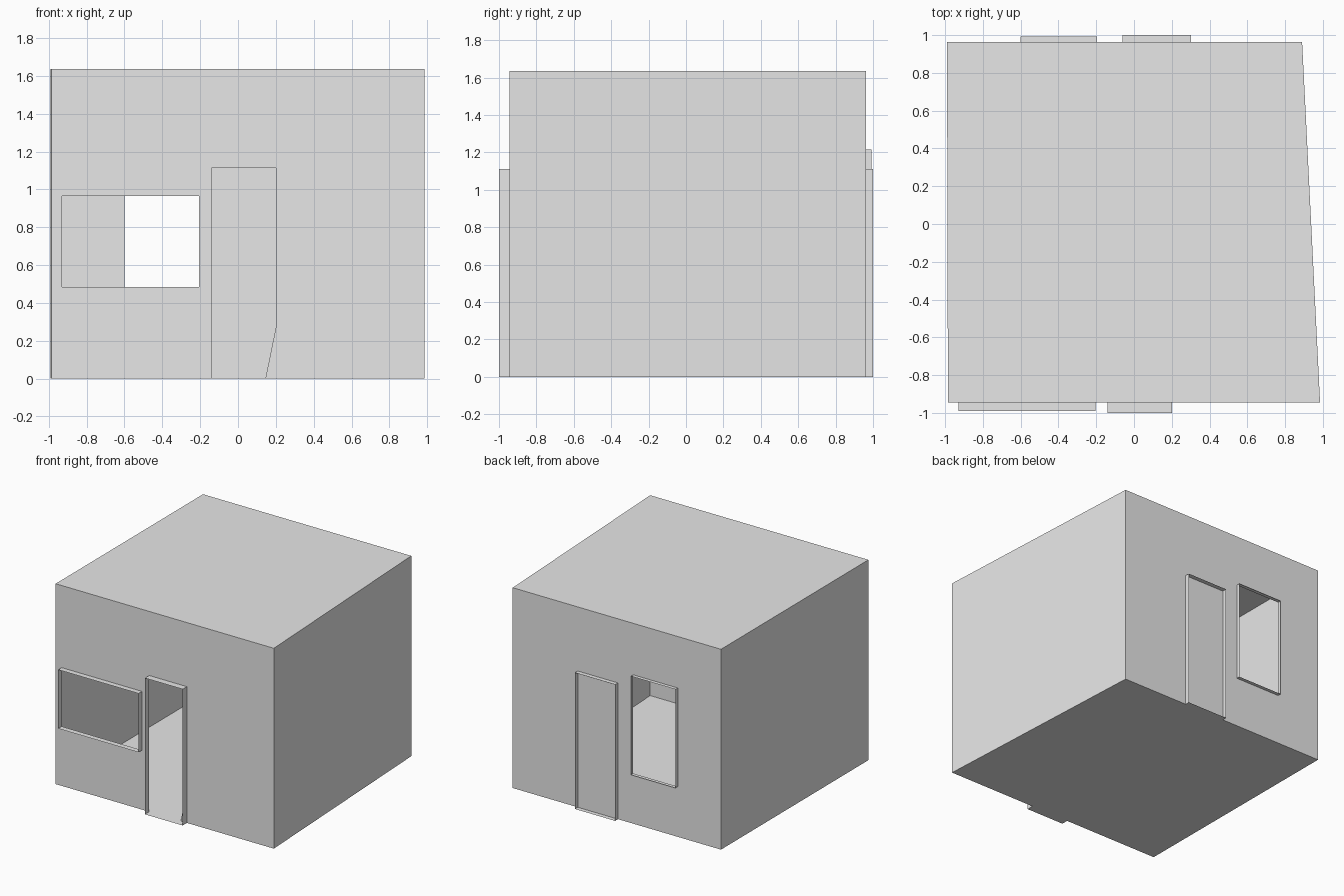
import bpy
import bmesh

cube = bpy.data.objects.get("Cube")
if cube:
    bpy.data.objects.remove(cube, do_unlink=True)

# One plain material for the whole building
grey = bpy.data.materials.new("plain_grey")
grey.use_nodes = True
colour = (0.8, 0.8, 0.8, 1.0)
grey.diffuse_color = colour
grey.node_tree.nodes["Principled BSDF"].inputs["Base Color"].default_value = colour

TOP = 1.635
FRONT, BACK = -0.945, 0.963
FRONT_L, FRONT_R = -0.985, 0.985
BACK_L, BACK_R = -0.99, 0.89

# Openings as (x0, x1, z0, z1)
front_window = (-0.93, -0.205, 0.485, 0.965)
front_door = (-0.14, 0.2, 0.0, 1.112)
back_window = (-0.6, -0.197, 0.41, 1.215)
back_door = (-0.06, 0.303, 0.0, 1.112)


def finish(name, bm):
    """Weld the mesh and add it to the scene."""
    bmesh.ops.remove_doubles(bm, verts=bm.verts, dist=0.0001)
    mesh = bpy.data.meshes.new(name)
    bm.to_mesh(mesh)
    bm.free()
    mesh.materials.append(grey)
    obj = bpy.data.objects.new(name, mesh)
    bpy.context.collection.objects.link(obj)
    return obj


def face(bm, points, flip=False):
    verts = [bm.verts.new(p) for p in points]
    bm.faces.new(verts[::-1] if flip else verts)


def wall(name, y, left, right, holes, flip):
    """Thin upright wall, split along the openings, which are left out."""
    bm = bmesh.new()
    xs = sorted({left, right, *(x for h in holes for x in h[:2])})
    zs = sorted({0.0, TOP, *(z for h in holes for z in h[2:])})
    for x0, x1 in zip(xs, xs[1:]):
        for z0, z1 in zip(zs, zs[1:]):
            cx, cz = (x0 + x1) / 2, (z0 + z1) / 2
            if any(h[0] < cx < h[1] and h[2] < cz < h[3] for h in holes):
                continue
            face(bm, [(x0, y, z0), (x1, y, z0), (x1, y, z1), (x0, y, z1)], flip)
    return finish(name, bm)


def frame(name, opening, y_wall, y_out):
    """Thin four-sided sleeve standing out from the wall around an opening."""
    x0, x1, z0, z1 = opening
    bm = bmesh.new()
    ring = [(x0, z0), (x1, z0), (x1, z1), (x0, z1)]
    for (xa, za), (xb, zb) in zip(ring, ring[1:] + ring[:1]):
        face(bm, [(xa, y_wall, za), (xb, y_wall, zb),
                  (xb, y_out, zb), (xa, y_out, za)], y_out < y_wall)
    return finish(name, bm)


def panel(name, points):
    bm = bmesh.new()
    face(bm, points)
    return finish(name, bm)


# Walls with openings
wall("front_wall", FRONT, FRONT_L, FRONT_R, [front_window, front_door], False)
wall("back_wall", BACK, BACK_L, BACK_R, [back_window], True)

# Side walls, floor and roof follow the tapered plan
plan = [(FRONT_L, FRONT), (FRONT_R, FRONT), (BACK_R, BACK), (BACK_L, BACK)]
floor_ring = [(x, y, 0.0) for x, y in plan]
roof_ring = [(x, y, TOP) for x, y in plan]
panel("floor", floor_ring[::-1])
panel("roof", roof_ring)
for name, a, b in (("left_wall", 1, 2), ("right_wall", 3, 0)):
    panel(name, [floor_ring[a], floor_ring[b], roof_ring[b], roof_ring[a]])

# Projecting frames
frame("front_window_frame", front_window, FRONT, -0.99)
frame("front_door_frame", front_door, FRONT, -1.0)
frame("back_window_frame", back_window, BACK, 0.993)
frame("back_door_frame", back_door, BACK, 1.0)

# Small corner piece at the foot of the front doorway
panel("doorway_corner", [(0.145, FRONT, 0), (0.2, FRONT, 0), (0.2, FRONT, 0.27)])
